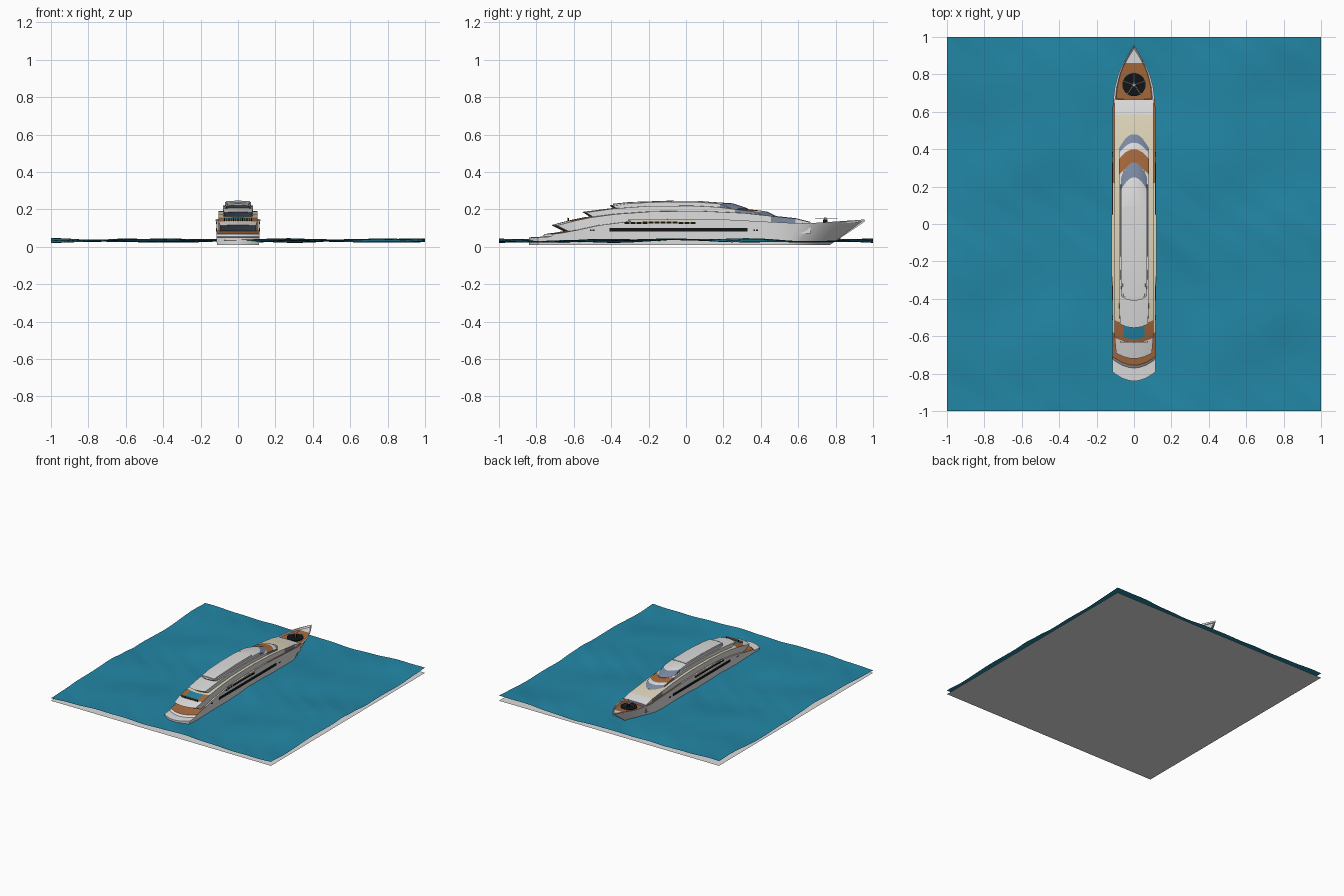
import bpy, bmesh, math
from mathutils import Matrix

cube = bpy.data.objects.get("Cube")
if cube:
    bpy.data.objects.remove(cube, do_unlink=True)


def material(name, rgb):
    m = bpy.data.materials.new(name)
    m.use_nodes = True
    m.diffuse_color = (*rgb, 1)
    m.node_tree.nodes["Principled BSDF"].inputs["Base Color"].default_value = (*rgb, 1)
    return m


palette = [material("white paint", (.72, .72, .72)),
           material("cream deck", (.74, .67, .49)),
           material("teak", (.38, .14, .045)),
           material("blue grey glass", (.2, .25, .36)),
           material("black", (.006, .007, .008)),
           material("sea blue", (.016, .24, .38))]
WHITE, CREAM, TEAK, GLASS, BLACK, SEA = range(len(palette))


def finish(name, bm, angle=30):
    bmesh.ops.recalc_face_normals(bm, faces=bm.faces[:])
    me = bpy.data.meshes.new(name)
    bm.to_mesh(me)
    bm.free()
    for m in palette:
        me.materials.append(m)
    ob = bpy.data.objects.new(name, me)
    bpy.context.collection.objects.link(ob)
    bpy.ops.object.select_all(action='DESELECT')
    ob.select_set(True)
    bpy.context.view_layer.objects.active = ob
    bpy.ops.object.shade_smooth_by_angle(angle=math.radians(angle))
    return ob


HALF = (.25, .55, .87, .9, 1)
ACROSS = [-t for t in reversed(HALF)] + [0] + list(HALF)


def loft(name, stations, rule, bows, crown=0, dip_from=9):
    """Loft stations of (top y, bottom y, top half width, bottom half width, top z, bottom z).
    bows = plan curvature at the aft and forward ends."""
    bm = bmesh.new()
    first, last = stations[0][0], stations[-1][0]
    rows = []
    for yt, yb, wt, wb, zt, zb in stations:
        k = bows[0] + (bows[1] - bows[0]) * (yt - first) / (last - first)
        top, low = [], []
        for t in ACROSS:
            sunk = .012 if yt >= dip_from and abs(t) < .88 else 0
            top.append(bm.verts.new((t * wt, yt + k * t * t, zt + crown * (1 - t * t) - sunk)))
            low.append(bm.verts.new((t * wb, yb + k * t * t, zb)))
        rows.append((top, low, yt))

    def face(verts, kind, y, t=0):
        bm.faces.new(verts).material_index = rule(kind, y, t)

    n = len(ACROSS) - 1
    for (ta, la, ya), (tb, lb, yb) in zip(rows, rows[1:]):
        y = (ya + yb) / 2
        for i in range(n):
            t = (ACROSS[i] + ACROSS[i + 1]) / 2
            face((ta[i], ta[i + 1], tb[i + 1], tb[i]), "top", y, t)
            face((la[i], la[i + 1], lb[i + 1], lb[i]), "under", y, t)
        for i in (0, n):
            face((ta[i], tb[i], lb[i], la[i]), "side", y)
    for (top, low, y), kind in ((rows[0], "aft"), (rows[-1], "fore")):
        for i in range(n):
            face((top[i], top[i + 1], low[i + 1], low[i]), kind, y)
    return finish(name, bm)


def box(name, centre, size, mat):
    bm = bmesh.new()
    bmesh.ops.create_cube(bm, size=1, matrix=Matrix.Translation(centre) @ Matrix.Diagonal((*size, 1)))
    for f in bm.faces:
        f.material_index = mat
    return finish(name, bm)


def disc(name, centre, radius, depth, mat):
    bm = bmesh.new()
    bmesh.ops.create_cone(bm, cap_ends=True, segments=32, radius1=radius, radius2=radius,
                          depth=depth, matrix=Matrix.Translation(centre))
    for f in bm.faces:
        f.material_index = mat
    return finish(name, bm)


# Sea surface and flat base
bm = bmesh.new()
bmesh.ops.create_grid(bm, x_segments=90, y_segments=90, size=1)
for v in bm.verts:
    x, y, _ = v.co
    v.co.z = (.033 + .006 * math.sin(3.1 * x + 4.3 * y) + .004 * math.sin(7 * x - 5 * y + 1)
              + .003 * math.sin(13 * y + 4 * x + 2 * math.sin(5 * x))
              + .0015 * math.sin(23 * x + 17 * y + 3 * math.sin(6 * y)))
for f in bm.faces:
    f.material_index = SEA
finish("sea_surface", bm, 60)
bm = bmesh.new()
bmesh.ops.create_grid(bm, x_segments=1, y_segments=1, size=1)
finish("base_sheet", bm)


# Hull with stern platform, side decks and sunken foredeck
def hull_rule(kind, y, t):
    if kind != "top":
        return WHITE
    if y > .66:
        return TEAK if y < .86 and abs(t) < .88 else WHITE
    if -.755 < y < -.57 or y > .2:
        return TEAK
    return CREAM if y > -.57 else WHITE


side = [(-.84, .05), (-.77, .054), (-.755, .068), (-.7, .075), (-.62, .09), (-.5, .115),
        (-.3, .14), (-.1, .148), (.2, .145), (.45, .132)]
hull = [(y, y, .115, .113, z, .01) for y, z in side]
hull += [(.6, .52, .115, .11, .125, .01), (.66, .57, .111, .097, .127, .01),
         (.665, .575, .11, .096, .127, .01), (.73, .62, .102, .077, .13, .01),
         (.8, .67, .083, .053, .135, .01), (.86, .71, .056, .03, .139, .01),
         (.91, .74, .029, .013, .142, .01), (.955, .77, .001, .001, .146, .01)]
loft("hull", hull, hull_rule, (.05, 0), dip_from=.663)


# Superstructure decks, each with an overhanging stern
def deck(name, width, profile, floor, undercut, rule, bows, crown=.003):
    st = [(y, y, width, width + .003, z, floor) for y, z in profile]
    y, z = profile[0]
    st[0] = (y, y + undercut, width * .93, width * .93, z, floor)
    y2 = profile[1][0]
    if y2 < y + undercut:
        st[1] = (y2, y + undercut + .02, width, width, profile[1][1], floor)
    return loft(name, st, rule, bows, crown)


def main_rule(kind, y, t):
    if kind in ("aft", "fore"):
        return GLASS
    if kind == "side":
        return GLASS if .45 < y < .6 else WHITE
    if kind == "top":
        if y < -.63 or y > .585:
            return WHITE
        if y < -.53:
            return SEA if abs(t) < .7 and y > -.62 else TEAK
        return CREAM
    return WHITE


def upper_rule(kind, y, t):
    if kind in ("aft", "fore"):
        return GLASS
    if kind == "side":
        return GLASS if y > .27 else WHITE
    if kind == "top":
        return GLASS if y > .435 else TEAK if .31 < y < .4 else WHITE
    return WHITE


def top_rule(kind, y, t):
    if kind in ("aft", "fore") or (kind in ("top", "side") and y > .25):
        return GLASS
    return WHITE


deck("main_deck", .103, [(-.72, .113), (-.635, .135), (-.615, .14), (-.54, .155), (-.52, .158),
     (-.4, .174), (-.2, .188), (.05, .191), (.3, .18), (.45, .164), (.585, .15), (.665, .13)],
     .07, .09, main_rule, (.03, 0))
deck("upper_deck", .08, [(-.555, .183), (-.4, .203), (-.2, .217), (.05, .219), (.2, .212),
     (.31, .2), (.4, .19), (.435, .184), (.48, .162)], .135, .08, upper_rule, (.02, -.06))
deck("top_deck", .07, [(-.41, .218), (-.3, .232), (-.1, .24), (.1, .239), (.25, .229),
     (.33, .202)], .17, .07, top_rule, (.02, -.08))
deck("roof_panel", .061, [(-.39, .228), (-.3, .237), (-.1, .244), (.09, .243)], .215, 0,
     lambda kind, y, t: WHITE, (0, 0), .002)

# Hull windows and portholes on both sides
for s, label in ((1, "left"), (-1, "right")):
    box(f"window_band_{label}", (s * .1145, -.04, .09), (.006, .74, .019), BLACK)
    for i in range(12):
        box(f"balcony_window_{label}", (s * .1155, -.315 + i * .032, .126 + .003 * math.sin(i * .28)),
            (.005, .026, .011), BLACK)
    for y in (-.51, -.495, .365, .38):
        box(f"porthole_{label}", (s * .1145, y, .088), (.005, .009, .006), BLACK)
    # Raised cream rail beside the side deck
    box(f"side_rail_{label}", (s * .1175, -.13, .142), (.005, .36, .008), CREAM)

# Stern rail
for i in range(-6, 7):
    box("stern_rail_post", (i * .012, -.632 + .004 * (i / 6) ** 2, .145), (.005, .003, .016), BLACK)
box("stern_rail_bar", (0, -.632, .154), (.15, .003, .002), WHITE)

# Landing pad with a parked rotor craft
disc("landing_pad", (0, .745, .121), .062, .008, BLACK)
disc("craft_body", (0, .745, .135), .012, .022, BLACK)
disc("rotor_hub", (0, .745, .15), .006, .01, WHITE)
for i in range(5):
    turn = math.radians(90 + 72 * i)
    blade = box("rotor_blade", (.034, 0, 0), (.062, .005, .002), WHITE)
    blade.location = (0, .745, .153)
    blade.rotation_euler.z = turn
